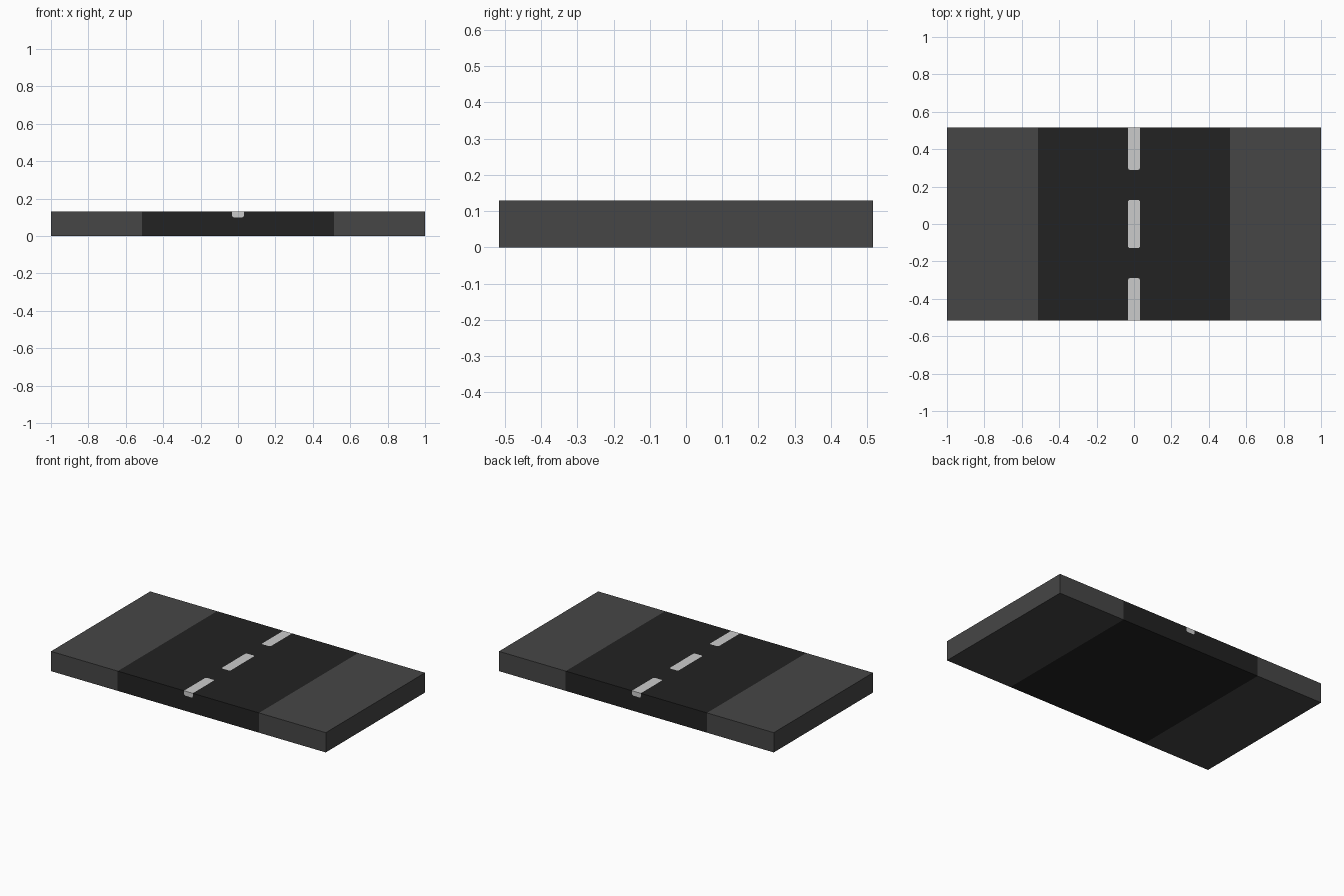
import bpy, bmesh

if "Cube" in bpy.data.objects:
    bpy.data.objects.remove(bpy.data.objects["Cube"])

HALF_Y, TOP, ROAD_X = 0.516, 0.13, 0.514


def material(name, value):
    m = bpy.data.materials.new(name)
    m.diffuse_color = (value, value, value, 1)
    m.use_nodes = True
    m.node_tree.nodes["Principled BSDF"].inputs["Base Color"].default_value = m.diffuse_color
    return m


grey = material("shoulder grey", 0.061)
black = material("asphalt black", 0.0158)
white = material("line white", 0.60)


def box(name, lo, hi, mat, bevel=0.0):
    bm = bmesh.new()
    bmesh.ops.create_cube(bm, size=1)
    for v in bm.verts:
        v.co = [(a + b) / 2 + c * (b - a) for a, b, c in zip(lo, hi, v.co)]
    if bevel:
        bmesh.ops.bevel(bm, geom=bm.edges[:], offset=bevel, segments=2,
                        profile=0.5, affect='EDGES')
    mesh = bpy.data.meshes.new(name)
    bm.to_mesh(mesh)
    bm.free()
    mesh.materials.append(mat)
    ob = bpy.data.objects.new(name, mesh)
    bpy.context.collection.objects.link(ob)
    return ob


def trim(ob):
    # Slice a dash flush with the top and both ends of the road
    bm = bmesh.new()
    bm.from_mesh(ob.data)
    for co, no in (((0, 0, TOP), (0, 0, 1)), ((0, HALF_Y, 0), (0, 1, 0)),
                   ((0, -HALF_Y, 0), (0, -1, 0))):
        cut = bmesh.ops.bisect_plane(bm, geom=bm.verts[:] + bm.edges[:] + bm.faces[:],
                                     plane_co=co, plane_no=no, clear_outer=True)
        rim = [e for e in cut['geom_cut'] if isinstance(e, bmesh.types.BMEdge)]
        if rim:
            bmesh.ops.holes_fill(bm, edges=rim)
    bmesh.ops.recalc_face_normals(bm, faces=bm.faces[:])
    bm.to_mesh(ob.data)
    bm.free()


# Shoulders either side of the asphalt
box("left_shoulder", (-1, -HALF_Y, 0), (-ROAD_X, HALF_Y, TOP), grey)
box("right_shoulder", (ROAD_X, -HALF_Y, 0), (1, HALF_Y, TOP), grey)
road = box("asphalt", (-ROAD_X, -HALF_Y, 0), (ROAD_X, HALF_Y, TOP), black)

# Centre-line dashes, set flush into the asphalt
for i, y in enumerate((-0.418, 0.0, 0.418)):
    lo, hi = (-0.032, y - 0.129, 0.10), (0.032, y + 0.129, 0.16)
    dash = box(f"centre_dash_{i + 1}", lo, hi, white, 0.01)
    cutter = box(f"dash_cutter_{i + 1}", lo, hi, white, 0.01)
    cutter.hide_render = True
    cutter.hide_set(True)
    mod = road.modifiers.new("dash_recess", 'BOOLEAN')
    mod.operation = 'DIFFERENCE'
    mod.solver = 'EXACT'
    mod.object = cutter
    trim(dash)
